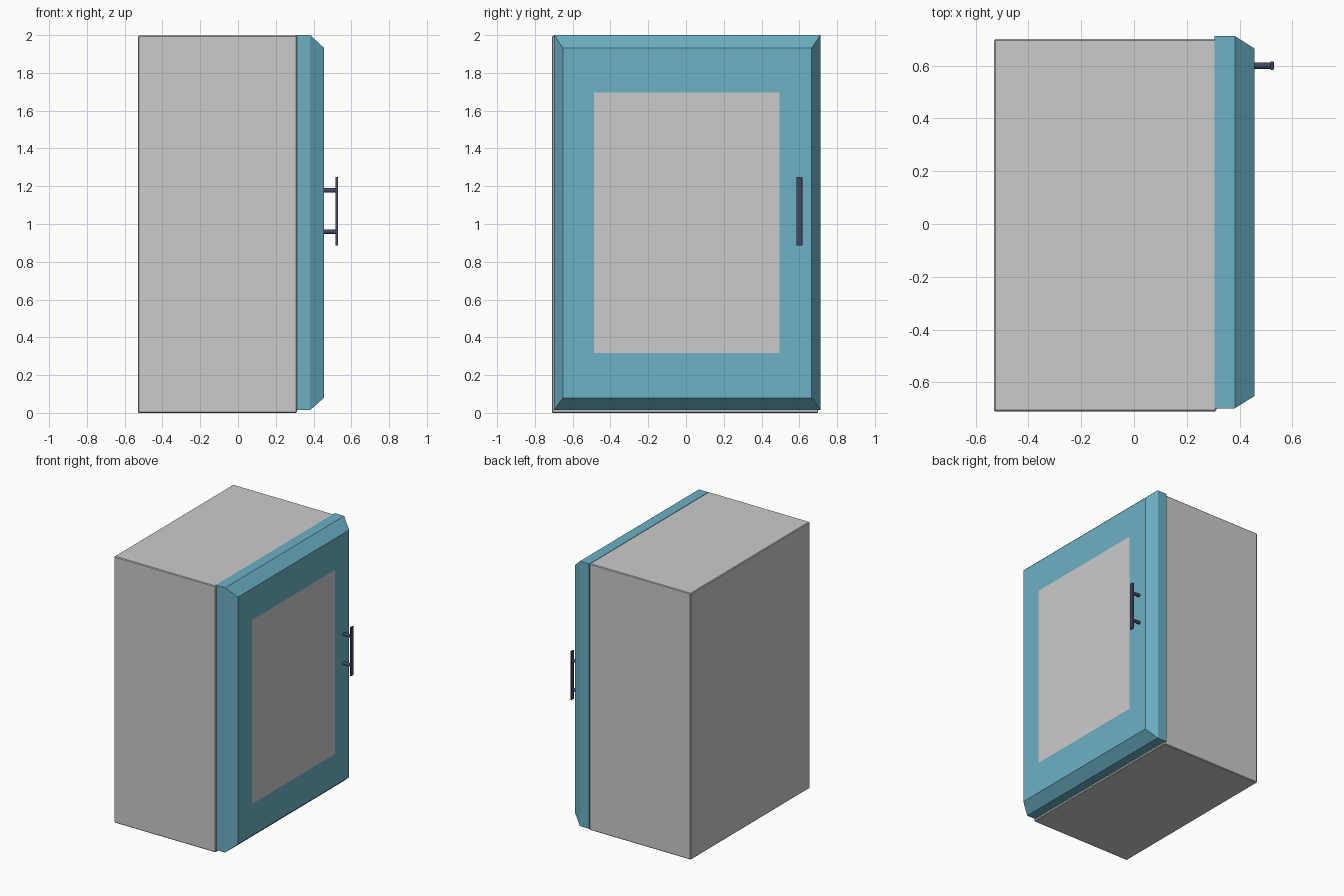
import bpy, bmesh
from math import pi
from mathutils import Matrix

if "Cube" in bpy.data.objects:
    bpy.data.objects.remove(bpy.data.objects["Cube"])


def material(name, rgb):
    m = bpy.data.materials.new(name)
    m.diffuse_color = (*rgb, 1)
    m.use_nodes = True
    m.node_tree.nodes["Principled BSDF"].inputs["Base Color"].default_value = m.diffuse_color
    return m


def add_object(name, bm, mat=None):
    bmesh.ops.recalc_face_normals(bm, faces=bm.faces)
    mesh = bpy.data.meshes.new(name)
    bm.to_mesh(mesh)
    bm.free()
    ob = bpy.data.objects.new(name, mesh)
    bpy.context.collection.objects.link(ob)
    if mat:
        mesh.materials.append(mat)
    return ob


def box(name, lo, hi, mat=None, bevel=0.0, segments=1):
    bm = bmesh.new()
    bmesh.ops.create_cube(bm, size=1)
    for v in bm.verts:
        v.co = [(lo[i] + hi[i]) / 2 + v.co[i] * (hi[i] - lo[i]) for i in range(3)]
    if bevel:
        bmesh.ops.bevel(bm, geom=bm.edges[:], offset=bevel, segments=segments,
                        profile=0.5, affect='EDGES')
    return add_object(name, bm, mat)


def ring(bm, x, y0, y1, z0, z1):
    return [bm.verts.new((x, y, z)) for y, z in ((y0, z0), (y1, z0), (y1, z1), (y0, z1))]


teal = material("door_teal", (0.15, 0.44, 0.56))
navy = material("handle_navy", (0.06, 0.065, 0.13))

# Cabinet body
box("cabinet_body", (-0.53, -0.71, 0), (0.312, 0.70, 1.997), bevel=0.005)

# Door frame: back edge, side, chamfered front, window opening
WINDOW = (0.456, -0.487, 0.495, 0.318, 1.697)
bm = bmesh.new()
rings = [ring(bm, *r) for r in (
    (0.304, -0.698, 0.712, 0.015, 2.0),
    (0.382, -0.698, 0.712, 0.015, 2.0),
    (0.456, -0.652, 0.665, 0.08, 1.932),
    WINDOW)]
bm.faces.new(rings[0])
for a, b in zip(rings, rings[1:]):
    for i in range(4):
        j = (i + 1) % 4
        bm.faces.new((a[i], a[j], b[j], b[i]))
add_object("door_frame", bm, teal)

# Flush door panel
bm = bmesh.new()
bm.faces.new(ring(bm, *WINDOW))
add_object("door_panel", bm)

# Handle: flat pull bar on two round posts
box("handle_bar", (0.516, 0.584, 0.885), (0.53, 0.616, 1.25), navy, 0.004, 2)
for name, z in (("lower", 0.96), ("upper", 1.178)):
    bm = bmesh.new()
    bmesh.ops.create_cone(bm, cap_ends=True, segments=16, radius1=0.012, radius2=0.012,
                          depth=0.066,
                          matrix=Matrix.Translation((0.485, 0.60, z)) @ Matrix.Rotation(pi / 2, 4, 'Y'))
    post = add_object(name + "_handle_post", bm, navy)
    for p in post.data.polygons:
        p.use_smooth = len(p.vertices) == 4
